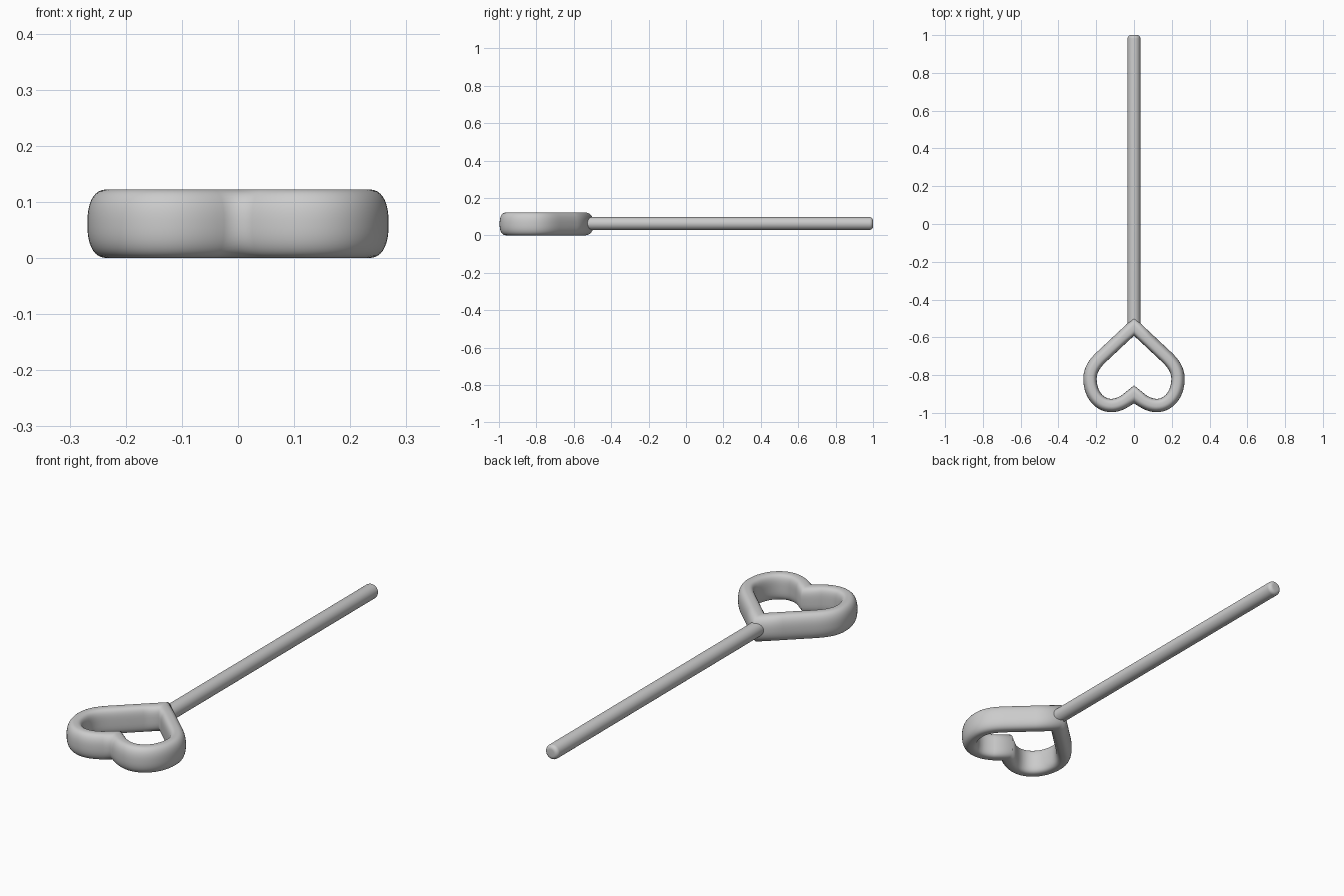
import bpy, bmesh, math
from mathutils import Vector
from mathutils.geometry import interpolate_bezier

if "Cube" in bpy.data.objects:
    bpy.data.objects.remove(bpy.data.objects["Cube"])

HALF_W, HALF_H, MID_Z = 0.0355, 0.061, 0.061


def finish(name, bm, angle=40):
    bmesh.ops.recalc_face_normals(bm, faces=bm.faces[:])
    me = bpy.data.meshes.new(name)
    bm.to_mesh(me)
    bm.free()
    ob = bpy.data.objects.new(name, me)
    bpy.context.collection.objects.link(ob)
    bpy.ops.object.select_all(action='DESELECT')
    ob.select_set(True)
    bpy.context.view_layer.objects.active = ob
    bpy.ops.object.shade_smooth_by_angle(angle=math.radians(angle))
    return ob


def bridge(bm, rings):
    for a, b in zip(rings, rings[1:]):
        for i in range(len(a)):
            j = (i + 1) % len(a)
            bm.faces.new((a[i], a[j], b[j], b[i]))


# Centre line of half the heart, from the tip round the lobe to the notch
knots = [((0.165, -0.697), (0.206, -0.735), (0.233, -0.77), (0.233, -0.82)),
         ((0.233, -0.82), (0.233, -0.90), (0.185, -0.961), (0.12, -0.961)),
         ((0.12, -0.961), (0.075, -0.961), (0.03, -0.929), (0, -0.902))]
path = [Vector((0, -0.543)), Vector((0.07, -0.608)), Vector((0.12, -0.655))]
for k in knots:
    pts = interpolate_bezier(*[Vector((*p, 0)) for p in k], 15)
    path += [p.xy for p in pts[:-1]]
path = [p for p in path if p.x == 0 or p.x > 0.045] + [Vector((0, -0.902))]

# Soft rectangular cross-section, rounder on the outer side
section = []
for i in range(40):
    a = 2 * math.pi * (i + 0.5) / 40
    c, s = math.cos(a), math.sin(a)
    e = 2 / (2.4 if c > 0 else 3.2)
    section.append((HALF_W * math.copysign(abs(c) ** e, c),
                    HALF_H * math.copysign(abs(s) ** e, s)))

# Heart-shaped handle, mitred on the centre plane
bm = bmesh.new()
rings = []
last = len(path) - 1
for i, p in enumerate(path):
    t = path[min(i + 1, last)] - path[max(i - 1, 0)]
    if i == last:
        t = Vector((-0.03, 0.027))
    t.normalize()
    n = Vector((-t.y, t.x))
    ring = []
    for u, z in section:
        q = p + n * u
        if i in (0, last):
            q -= t * (q.x / t.x)
        ring.append(bm.verts.new((q.x, q.y, MID_Z + z)))
    rings.append(ring)
bridge(bm, rings)
heart = finish("heart_handle", bm)
mirror = heart.modifiers.new("mirror", 'MIRROR')
mirror.use_clip = True
# keep the handle's smoothing evaluated after mirroring
bpy.ops.object.modifier_move_to_index(modifier="mirror", index=0)

# Round shaft with softened end
R, B = 0.034, 0.018
profile = [(-0.535, R)]
for i in range(7):
    a = math.pi / 2 * i / 6
    profile.append((1 - B + B * math.sin(a), R - B + B * math.cos(a)))
bm = bmesh.new()
rings = [[bm.verts.new((r * math.cos(2 * math.pi * k / 40), y,
                        0.063 + r * math.sin(2 * math.pi * k / 40)))
          for k in range(40)] for y, r in profile]
bridge(bm, rings)
bm.faces.new(rings[0])
bm.faces.new(rings[-1])
finish("shaft", bm)
